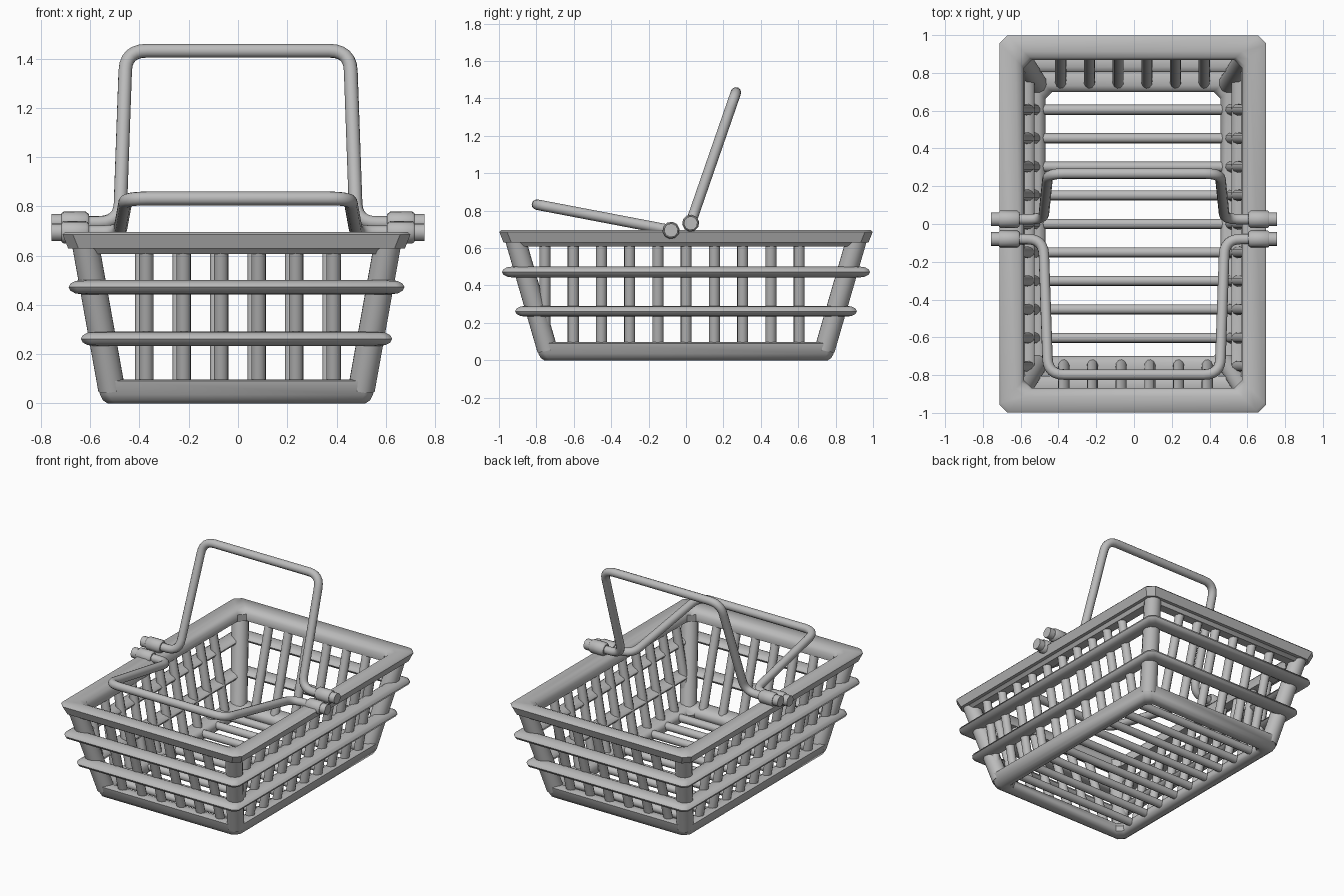
import bpy, math
from mathutils import Vector

cube = bpy.data.objects.get("Cube")
if cube:
    bpy.data.objects.remove(cube, do_unlink=True)

grey = bpy.data.materials.new("grey_plastic")
grey.use_nodes = True
COLOUR = (0.5, 0.5, 0.5, 1)
grey.diffuse_color = COLOUR
grey.node_tree.nodes["Principled BSDF"].inputs["Base Color"].default_value = COLOUR

SHIFT = -0.006  # basket body sits slightly off the handle axis


def add_mesh(name, verts, faces, angle=40):
    mesh = bpy.data.meshes.new(name)
    mesh.from_pydata([tuple(v) for v in verts], [], faces)
    mesh.materials.append(grey)
    obj = bpy.data.objects.new(name, mesh)
    bpy.context.collection.objects.link(obj)
    bpy.ops.object.select_all(action='DESELECT')
    obj.select_set(True)
    bpy.context.view_layer.objects.active = obj
    bpy.ops.object.mode_set(mode='EDIT')
    bpy.ops.mesh.select_all(action='SELECT')
    bpy.ops.mesh.normals_make_consistent(inside=False)
    bpy.ops.object.mode_set(mode='OBJECT')
    bpy.ops.object.shade_smooth_by_angle(angle=math.radians(angle))
    return obj


def frame(name, hx, hy, profile, cut):
    """Closed rectangular frame with cut corners; profile = (inset, z) points."""
    n, verts, faces = len(profile), [], []
    for k in range(8):
        sx = (1, 1, -1, -1)[k // 2]
        sy = (-1, 1, 1, -1)[k // 2]
        trim_x = k in (0, 3, 4, 7)
        for inset, z in profile:
            x = hx - inset - (cut if trim_x else 0)
            y = hy - inset - (0 if trim_x else cut)
            verts.append((sx * x + SHIFT, sy * y, z))
    for k in range(8):
        for i in range(n):
            a, b, j = k * n, (k + 1) % 8 * n, (i + 1) % n
            faces.append((a + i, a + j, b + j, b + i))
    return add_mesh(name, verts, faces)


def tube(name, path, radii, sides=10):
    """Capped tube swept along a path, with one radius per point."""
    path = [Vector(p) for p in path]
    if not isinstance(radii, list):
        radii = [radii] * len(path)
    verts, faces = [], []
    tangent = (path[1] - path[0]).normalized()
    u = tangent.orthogonal().normalized()
    for i, p in enumerate(path):
        t = (path[min(i + 1, len(path) - 1)] - path[max(i - 1, 0)]).normalized()
        u = (u - t * u.dot(t)).normalized()
        w = t.cross(u)
        for s in range(sides):
            a = math.tau * s / sides
            verts.append(p + (u * math.cos(a) + w * math.sin(a)) * radii[i])
    for i in range(len(path) - 1):
        for s in range(sides):
            q = (s + 1) % sides
            faces.append((i * sides + s, i * sides + q, (i + 1) * sides + q, (i + 1) * sides + s))
    faces.append(tuple(range(sides)))
    faces.append(tuple(range((len(path) - 1) * sides, len(path) * sides)))
    return add_mesh(name, verts, faces, 50)


def fillet(points, radius, steps=6):
    """Round the inner corners of a path."""
    pts = [Vector(p) for p in points]
    out = [pts[0]]
    for a, b, c in zip(pts, pts[1:], pts[2:]):
        start = b + (a - b).normalized() * radius
        end = b + (c - b).normalized() * radius
        for i in range(steps + 1):
            t = i / steps
            out.append(start * (1 - t) ** 2 + b * 2 * t * (1 - t) + end * t * t)
    return out + [pts[-1]]


def wall_x(z):
    return 0.505 + 0.18 * z


def wall_y(z):
    return 0.725 + 0.29 * z


# Top rim with an overhanging lip
frame("top_rim", 0.706, 0.998,
      [(0, 0.685), (0.012, 0.697), (0.085, 0.697), (0.115, 0.685), (0.129, 0.66),
       (0.125, 0.61), (0.06, 0.607), (0.045, 0.63), (0.022, 0.63)], 0.042)

# Bottom frame
frame("bottom_frame", 0.568, 0.803,
      [(0, 0.09), (0.014, 0.035), (0.026, 0.012), (0.045, 0), (0.08, 0), (0.098, 0.015),
       (0.105, 0.045), (0.095, 0.075), (0.07, 0.092), (0.02, 0.097)], 0.035)

# Horizontal bands around the basket
for name, hx, hy, z in (("lower_band", 0.632, 0.914, 0.262), ("upper_band", 0.682, 0.984, 0.472)):
    oval = [(0.055 - 0.055 * math.cos(math.tau * i / 12), z + 0.029 * math.sin(math.tau * i / 12))
            for i in range(12)]
    frame(name, hx, hy, oval, 0.03)

# Corner posts
LOW, HIGH = 0.06, 0.65
for sx in (-1, 1):
    for sy in (-1, 1):
        tube("corner_post", [(sx * (wall_x(z) - 0.008) + SHIFT, sy * wall_y(z), z) for z in (LOW, HIGH)],
             0.056, 12)

# Upright slats on the front and back
for i in range(6):
    x = -0.372 + 0.152 * i
    for sy, name in ((-1, "front_slat"), (1, "back_slat")):
        tube(name, [(-sy * x, sy * wall_y(z), z) for z in (LOW, HIGH)], 0.03)

# Upright slats on the sides, and the floor bars between them
for i in range(10):
    y = 0.605 - 0.151 * i
    for sx, name in ((-1, "right_slat"), (1, "left_slat")):
        tube(name, [(sx * wall_x(z) + SHIFT, y, z) for z in (LOW, HIGH)], 0.03)
    if i < 9:
        tube("floor_bar", [(-0.51, y, 0.05), (0.5, y, 0.05)], 0.027)


# Carrying handles, hinged on the rim
def handle(name, pivot_y, pivot_z, tip_y, tip_z):
    pivot = Vector((0, pivot_y, pivot_z))
    arm = Vector((0, tip_y, tip_z)) - pivot

    def place(x, t):
        return pivot + arm * t + Vector((x, 0, 0))

    half = [(0.64, 0), (0.48, 0), (0.455, 1)]
    outline = [place(x, t) for x, t in half] + [place(-x, t) for x, t in reversed(half)]
    tube(name + "_bar", fillet(outline, 0.085), 0.028, 12)
    for s in (-1, 1):
        tube(name + "_collar", [place(s * x, 0) for x in (0.605, 0.618, 0.708, 0.716)],
             [0.036, 0.046, 0.046, 0.04], 10)
        tube(name + "_pin", [place(s * x, 0) for x in (0.70, 0.757)], 0.037, 10)


handle("raised_handle", 0.025, 0.733, 0.267, 1.432)
handle("lowered_handle", -0.08, 0.695, -0.797, 0.832)
